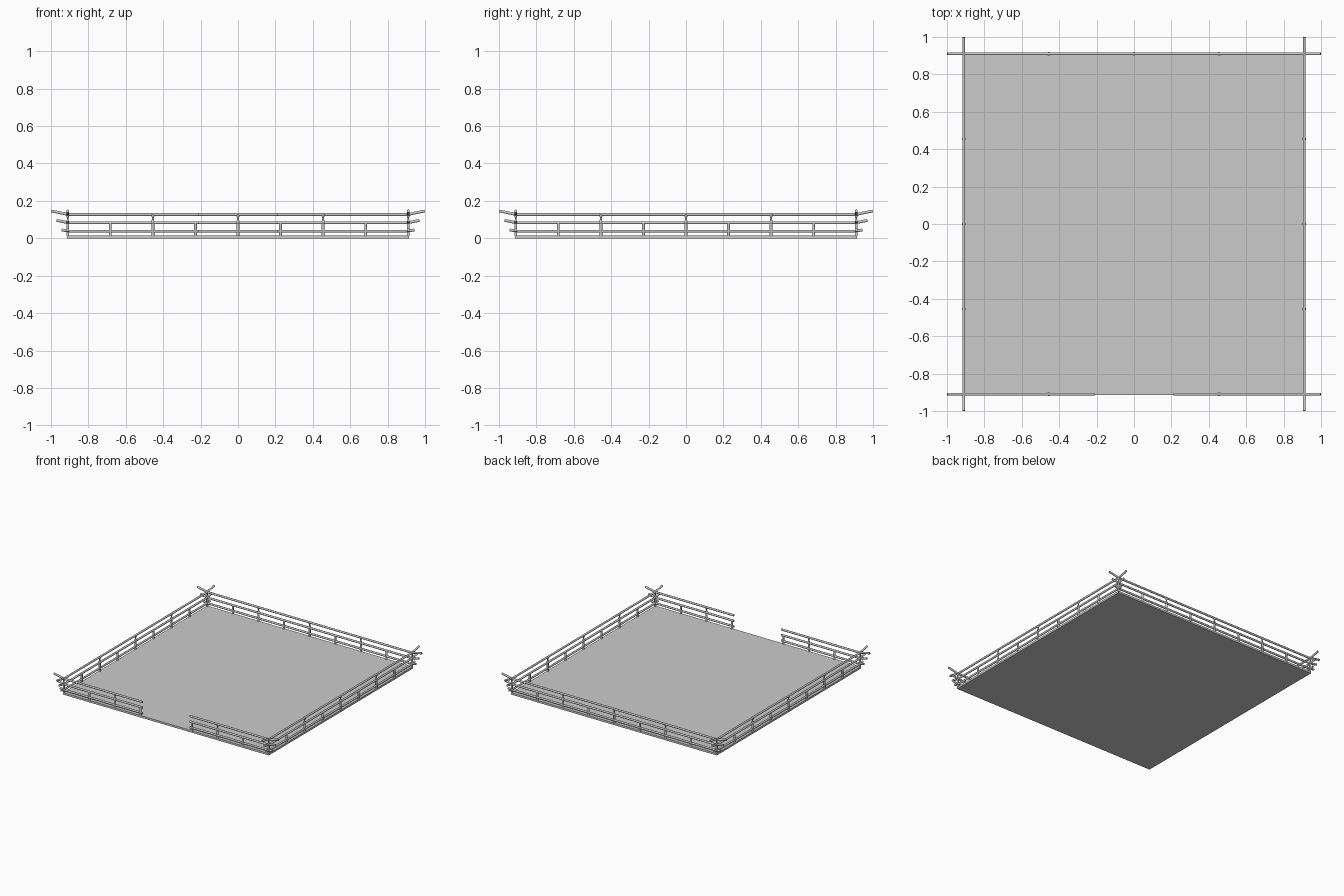
import bpy, bmesh
from math import radians, pi
from mathutils import Matrix, Vector

cube = bpy.data.objects.get("Cube")
if cube:
    bpy.data.objects.remove(cube, do_unlink=True)

EDGE = 0.91        # fence centre line
GAP = 0.21         # half width of the front opening
RADIUS = 0.008
FLOOR_TOP = 0.016
STEP = EDGE / 4    # post spacing
# height, tip reach, tip height of each rail
RAILS = [(0.038, 0.943, 0.045), (0.083, 0.97, 0.096), (0.127, 0.998, 0.146)]


def finish(name, bm):
    bmesh.ops.recalc_face_normals(bm, faces=bm.faces)
    mesh = bpy.data.meshes.new(name)
    bm.to_mesh(mesh)
    bm.free()
    obj = bpy.data.objects.new(name, mesh)
    bpy.context.collection.objects.link(obj)
    bpy.context.view_layer.objects.active = obj
    obj.select_set(True)
    bpy.ops.object.shade_smooth_by_angle(angle=radians(50))
    obj.select_set(False)
    return obj


def log(bm, a, b, r1=RADIUS, r2=RADIUS):
    a, b = Vector(a), Vector(b)
    d = b - a
    turn = d.to_track_quat('Z', 'Y').to_matrix().to_4x4()
    place = Matrix.Translation((a + b) / 2) @ turn @ Matrix.Rotation(pi / 8, 4, 'Z')
    bmesh.ops.create_cone(bm, cap_ends=True, segments=8, radius1=r1, radius2=r2,
                          depth=d.length, matrix=place)


def fence(name, angle, gap=False):
    spin = Matrix.Rotation(radians(angle), 4, 'Z')

    # Rails with rising tips past the corners
    bm = bmesh.new()
    for z, reach, tip in RAILS:
        for s in (-1, 1):
            start = GAP if gap else 0
            log(bm, (s * start, -EDGE, z), (s * EDGE, -EDGE, z))
            log(bm, (s * (EDGE - 0.005), -EDGE, z), (s * reach, -EDGE, tip))
    bmesh.ops.transform(bm, matrix=spin, verts=bm.verts)
    finish(name + "_rails", bm)

    # Short posts below the middle rail, pinched ties below the top rail
    bm = bmesh.new()
    low, mid, top = (r[0] for r in RAILS)
    waist = (mid + top) / 2
    for i in range(-4, 4):
        x = i * STEP
        if gap and i == 0:
            continue
        log(bm, (x, -EDGE, FLOOR_TOP - 0.004), (x, -EDGE, mid))
        if i % 2 == 0:
            log(bm, (x, -EDGE, mid), (x, -EDGE, waist), 0.011, 0.004)
            log(bm, (x, -EDGE, waist), (x, -EDGE, top), 0.004, 0.011)
    bmesh.ops.transform(bm, matrix=spin, verts=bm.verts)
    finish(name + "_posts", bm)


# Ground slab
bm = bmesh.new()
size = 2 * (EDGE + 0.004)
bmesh.ops.create_cube(bm, size=1, matrix=Matrix.Translation((0, 0, FLOOR_TOP / 2))
                      @ Matrix.Diagonal((size, size, FLOOR_TOP, 1)))
finish("floor", bm)

fence("front_fence", 0, gap=True)
fence("left_fence", 90)
fence("back_fence", 180)
fence("right_fence", 270)
